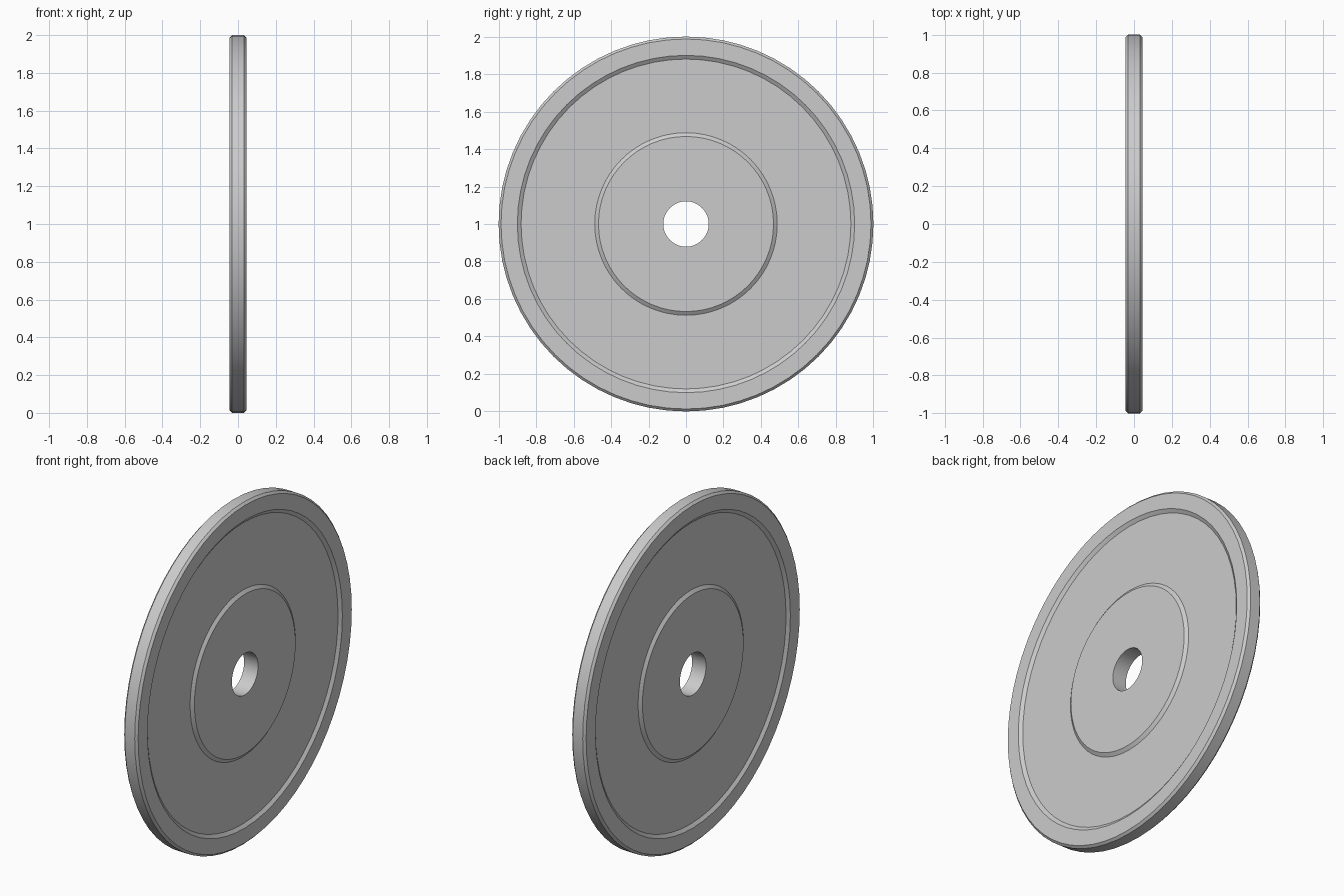
import bpy, bmesh, math

if "Cube" in bpy.data.objects:
    bpy.data.objects.remove(bpy.data.objects["Cube"])

SIDES = 64
HALF = 0.045      # half thickness
DEPTH = 0.014     # depth of the recessed ring
CHAMFER = 0.013

# Half cross-section as (x, radius), from bore to rim
half = [
    (HALF, 0.121),
    (HALF, 0.467), (HALF - DEPTH, 0.487),    # hub edge
    (HALF - DEPTH, 0.880), (HALF, 0.900),    # rim edge
    (HALF, 1.0 - CHAMFER), (HALF - CHAMFER, 1.0),
]
profile = half + [(-x, r) for x, r in reversed(half)]

# Lathe the closed profile around the x axis
bm = bmesh.new()
rings = []
for i in range(SIDES):
    a = 2 * math.pi * i / SIDES
    rings.append([bm.verts.new((x, r * math.sin(a), 1 + r * math.cos(a)))
                  for x, r in profile])
n = len(profile)
for i in range(SIDES):
    a, b = rings[i], rings[(i + 1) % SIDES]
    for j in range(n):
        k = (j + 1) % n
        bm.faces.new((a[j], a[k], b[k], b[j]))
bmesh.ops.recalc_face_normals(bm, faces=bm.faces)

mesh = bpy.data.meshes.new("weight_plate")
bm.to_mesh(mesh)
bm.free()
plate = bpy.data.objects.new("weight_plate", mesh)
bpy.context.collection.objects.link(plate)

# Smooth around the circumference, crisp profile edges
bpy.context.view_layer.objects.active = plate
plate.select_set(True)
bpy.ops.object.shade_smooth_by_angle(angle=math.radians(30))
